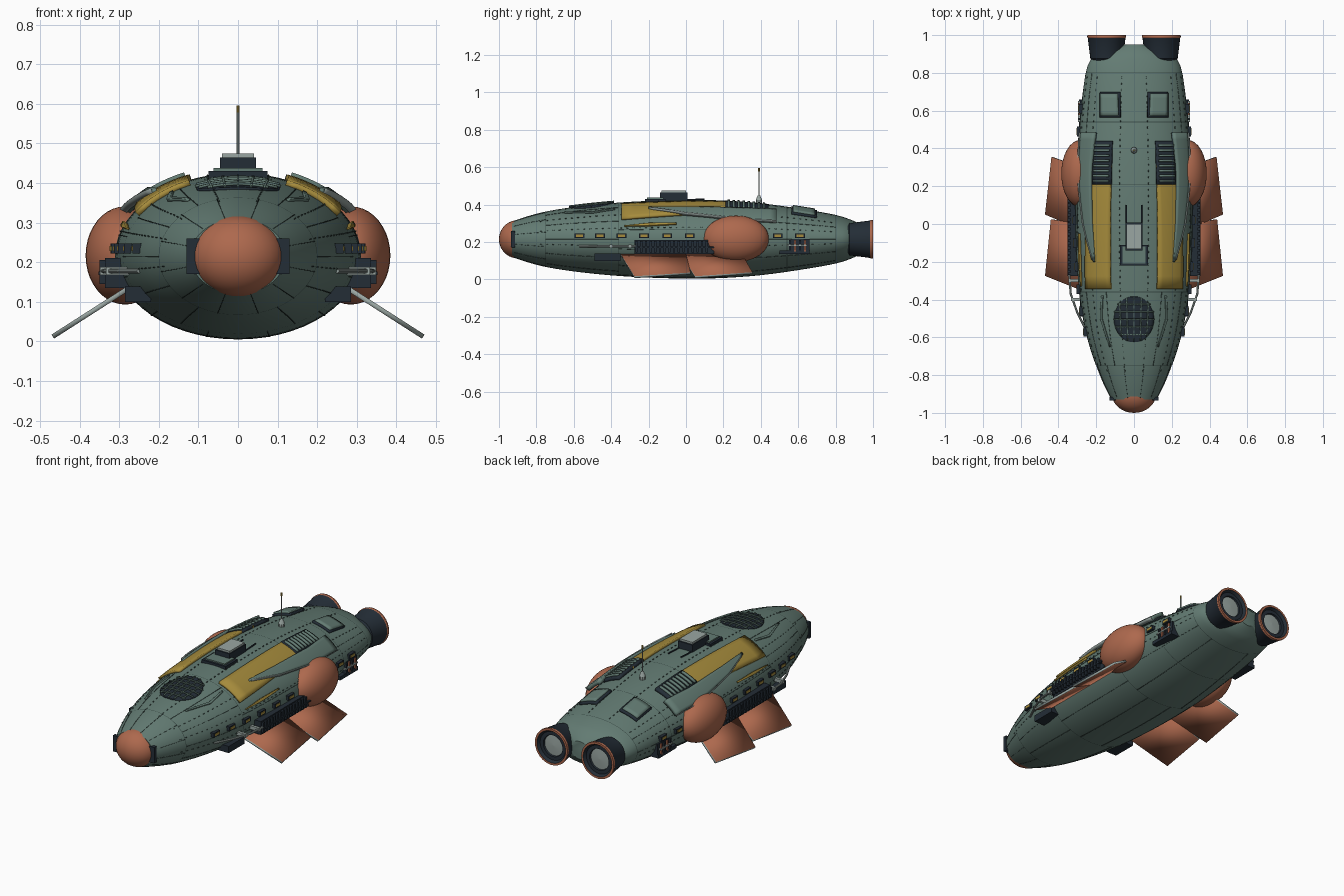
import bpy, bmesh
from math import sin, cos, pi, radians, degrees, asin, sqrt
from mathutils import Vector, Matrix

cube = bpy.data.objects.get("Cube")
if cube:
    bpy.data.objects.remove(cube, do_unlink=True)


def material(name, rgb):
    m = bpy.data.materials.new(name)
    m.use_nodes = True
    m.diffuse_color = (*rgb, 1)
    node = next(n for n in m.node_tree.nodes if n.type == 'BSDF_PRINCIPLED')
    node.inputs["Base Color"].default_value = (*rgb, 1)
    node.inputs["Roughness"].default_value = 0.7
    return m


GREEN = material("grey green", (.125, .2, .172))
SEAM = material("seam green", (.045, .075, .066))
ORANGE = material("burnt orange", (.42, .14, .075))
YELLOW = material("ochre yellow", (.38, .26, .045))
DARK = material("dark slate", (.017, .026, .037))
GREY = material("light grey", (.32, .38, .36))

# Hull stations: y, half width, half height
ZC = .215
HULL = [(-.93, .12, .095), (-.85, .16, .122), (-.75, .2, .148), (-.6, .248, .172),
        (-.4, .285, .193), (-.2, .303, .205), (0, .31, .21), (.2, .31, .207),
        (.4, .298, .192), (.6, .28, .165), (.8, .255, .13), (.88, .222, .105),
        (.93, .14, .08), (.95, .06, .05)]


def hull_size(y):
    """Smoothly interpolated half width and half height at y."""
    last = len(HULL) - 1
    i = max([k for k in range(last) if HULL[k][0] <= y], default=0)
    a, b = HULL[i], HULL[i + 1]
    p, n = HULL[max(i - 1, 0)], HULL[min(i + 2, last)]
    d = b[0] - a[0]
    u = min(max((y - a[0]) / d, 0), 1)
    out = []
    for k in (1, 2):
        s0 = (b[k] - p[k]) / (b[0] - p[0]) * d
        s1 = (n[k] - a[k]) / (n[0] - a[0]) * d
        out.append((2*u**3 - 3*u**2 + 1) * a[k] + (u**3 - 2*u**2 + u) * s0
                   + (3*u**2 - 2*u**3) * b[k] + (u**3 - u**2) * s1)
    return out


def surf(y, deg, off=0):
    """Point on the hull, measured in degrees from the top."""
    w, h = hull_size(y)
    t = radians(deg)
    return Vector(((w + off) * sin(t), y, ZC + (h + off) * cos(t)))


def finish(name, bm, mats, mirror=False, thick=0, rim=0, offset=-1):
    if not thick:
        bmesh.ops.recalc_face_normals(bm, faces=bm.faces[:])
    mesh = bpy.data.meshes.new(name)
    bm.to_mesh(mesh)
    bm.free()
    for m in mats:
        mesh.materials.append(m)
    mesh.shade_smooth()
    mesh.set_sharp_from_angle(angle=radians(32))
    ob = bpy.data.objects.new(name, mesh)
    bpy.context.collection.objects.link(ob)
    if thick:
        mod = ob.modifiers.new("Thickness", 'SOLIDIFY')
        mod.thickness, mod.offset, mod.material_offset_rim = thick, offset, rim
    if mirror:
        ob.modifiers.new("Mirror", 'MIRROR')
    return ob


def add_box(bm, x, y, z, mat=0):
    """Box from three (low, high) ranges."""
    c = [(a + b) / 2 for a, b in (x, y, z)]
    s = [b - a for a, b in (x, y, z)]
    new = bmesh.ops.create_cube(bm, size=1, matrix=Matrix.Translation(c) @ Matrix.Diagonal((*s, 1)))
    for f in {f for v in new["verts"] for f in v.link_faces}:
        f.material_index = mat


def add_rod(bm, a, b, r, r2=None):
    a, b = Vector(a), Vector(b)
    rot = (b - a).to_track_quat('Z', 'Y').to_matrix().to_4x4()
    bmesh.ops.create_cone(bm, cap_ends=True, segments=10, radius1=r, radius2=r if r2 is None else r2,
                          depth=(b - a).length, matrix=Matrix.Translation((a + b) / 2) @ rot)


def add_strip(bm, rows, nx=6, ny=5):
    """Hull-hugging sheet from rows of (y, first angle, last angle, offset)."""
    full = []
    for a, b in zip(rows, rows[1:]):
        full += [[p + (q - p) * k / ny for p, q in zip(a, b)] for k in range(ny)]
    full.append(rows[-1])
    grid = [[bm.verts.new(surf(y, t0 + (t1 - t0) * j / nx, o)) for j in range(nx + 1)]
            for y, t0, t1, o in full]
    for r, s in zip(grid, grid[1:]):
        for j in range(nx):
            bm.faces.new((r[j], r[j + 1], s[j + 1], s[j]))


def strip(name, rows, mat, thick, mirror=True, nx=6):
    bm = bmesh.new()
    add_strip(bm, rows, nx)
    return finish(name, bm, [mat], mirror, thick)


def ellipsoid(name, centre, radii, mat, mirror=False):
    bm = bmesh.new()
    bmesh.ops.create_uvsphere(bm, u_segments=32, v_segments=20, radius=1,
                              matrix=Matrix.Translation(centre) @ Matrix.Diagonal((*radii, 1)))
    finish(name, bm, [mat], mirror)


# Hull with narrow seam bands
bm = bmesh.new()
seams = (-.75, -.36, .21, .54, .8)
ys = sorted([-.93 + 1.88 * k / 50 for k in range(51)] + [s + d for s in seams for d in (-.0015, .0015)])
rings = [[bm.verts.new(surf(y, 360 * k / 56)) for k in range(56)] for y in ys]
for y0, y1, r, s in zip(ys, ys[1:], rings, rings[1:]):
    for k in range(56):
        f = bm.faces.new((r[k], r[k - 1], s[k - 1], s[k]))
        f.material_index = int(any(abs((y0 + y1) / 2 - q) < .001 for q in seams))
bm.faces.new(rings[0])
bm.faces.new(rings[-1])
finish("hull", bm, [GREEN, SEAM])

# Lengthwise seams and rivet rows
bm = bmesh.new()
for lo, hi, first in ((-.92, -.75, 15), (-.75, -.36, 30), (-.36, .21, 75), (.21, .8, 60)):
    for t in range(first, 180, 30):
        add_strip(bm, [(lo, t, t + .5, .0015), (hi, t, t + .5, .0015)], 1)
for t in (14, 48, 72, 100):
    for k in range(48):
        y = -.78 + k * .033
        add_strip(bm, [(y, t, t + .8, .0025), (y + .009, t, t + .8, .0025)], 1, 1)
finish("seams_and_rivets", bm, [SEAM], True, .003)

# Nose
ellipsoid("nose_cap", (0, -.9, ZC), (.117, .1, .102), ORANGE)
bm = bmesh.new()
add_box(bm, (-.13, .13), (-.935, -.915), (ZC - .045, ZC + .045))
finish("nose_collar", bm, [DARK])

# Side pods
ellipsoid("side_pod", (.285, .267, .217), (.1, .177, .124), ORANGE, True)

# Engine nozzles, turned around the y axis: radius, y, material of next section
profile = [(.06, .85, 0), (.086, .875, 0), (.1, .985, 1), (.103, .99, 1), (.102, 1, 1),
           (.09, 1, 0), (.08, .985, 0), (.06, .985, 0), (.058, .975, 2), (.001, .98, 2)]
bm = bmesh.new()
loops = [[bm.verts.new((.145 + r * cos(k * pi / 16), y, ZC + r * sin(k * pi / 16))) for k in range(32)]
         for r, y, m in profile]
for (r, y, m), a, b in zip(profile, loops, loops[1:]):
    for k in range(32):
        bm.faces.new((a[k], a[k - 1], b[k - 1], b[k])).material_index = m
bm.faces.new(loops[0])
bm.faces.new(loops[-1]).material_index = 2
finish("engine_nozzle", bm, [DARK, ORANGE, GREY], True)

# Slanted fins with grey rims
for name, outline in (("front_fin", [(.28, -.35), (.468, -.275), (.437, .025), (.28, 0)]),
                      ("rear_fin", [(.28, -.03), (.468, .05), (.434, .355), (.28, .3)])):
    bm = bmesh.new()
    bm.faces.new([bm.verts.new((x, y, .012 + (.468 - x) * .64)) for x, y in outline])
    finish(name, bm, [ORANGE, GREY], True, .012, 1, 0)

# Yellow deck panels, raised blades and side flashes
strip("yellow_panel", [(-.345, 24, 58, .014), (0, 23, 52, .014), (.31, 22, 42, .014)], YELLOW, .016)
strip("deck_blade", [(-.2, 40, 42, .022), (0, 42, 53, .026), (.3, 43, 62, .03), (.485, 40, 62, .032)],
      GREEN, .022)
strip("blade_edge", [(-.19, 42, 43, .027), (0, 53, 54, .031), (.3, 62, 63, .035), (.485, 62, 63, .037)],
      GREY, .02, nx=2)
strip("yellow_flash", [(-.33, 69, 70, .01), (-.2, 66, 70, .012), (-.05, 66, 68, .01)], YELLOW, .012)

# Top vents with slats
strip("vent_base", [(.21, 22, 43, .016), (.44, 22, 44, .016)], DARK, .02)
bm = bmesh.new()
for k in range(8):
    y = .222 + k * .027
    add_strip(bm, [(y, 24, 41, .026), (y + .012, 24, 41, .026)], 4, 1)
finish("vent_slats", bm, [GREEN], True, .014)

# Rear hatches
strip("hatch_base", [(.565, 14, 38, .012), (.7, 15, 40, .012)], DARK, .016)
strip("hatch_lid", [(.572, 16, 36, .021), (.69, 17, 38, .021)], GREEN, .014)

# Round canopy with a lattice
rows = []
for k in range(1, 16):
    a = pi * k / 16
    y = -.505 - .122 * cos(a)
    half = degrees(asin(.104 * sin(a) / hull_size(y)[0]))
    rows.append((y, -half, half, .006))
strip("canopy", rows, DARK, .01, False, 12)
bm = bmesh.new()
for k in range(-2, 3):
    reach = sqrt(1 - (k / 3) ** 2)
    y = -.505 + k * .04
    half = 23 * reach
    add_strip(bm, [(y - .003, -half, half, .012), (y + .003, -half, half, .012)], 10, 1)
    t = k * 7.5
    add_strip(bm, [(-.505 - .12 * reach, t - .6, t + .6, .012), (-.505 + .12 * reach, t - .6, t + .6, .012)], 1)
finish("canopy_lattice", bm, [GREEN], False, .006)
strip("canopy_side_trim", [(-.65, 31, 33, .007), (-.5, 38, 41, .007), (-.38, 34, 36, .007)], GREEN, .009)

# Deck housing
bm = bmesh.new()
add_box(bm, (-.075, .075), (-.22, -.11), (.41, .431))
add_box(bm, (-.045, .045), (-.14, .008), (.41, .464))
add_box(bm, (-.062, .062), (-.208, -.12), (.428, .438), 1)
add_box(bm, (-.04, .04), (-.132, 0), (.46, .475), 2)
for x in (-.04, .04):
    add_rod(bm, (x, 0, .425), (x, .1, .43), .004)
finish("deck_housing", bm, [DARK, GREEN, GREY])

# Antenna
bm = bmesh.new()
add_rod(bm, (0, .39, .395), (0, .39, .425), .017)
add_rod(bm, (0, .39, .425), (0, .39, .45), .017, .006)
add_rod(bm, (0, .39, .44), (0, .39, .58), .0035)
finish("antenna", bm, [GREY])
bm = bmesh.new()
add_rod(bm, (0, .39, .578), (0, .39, .596), .0045)
finish("antenna_tip", bm, [YELLOW])

# Side windows
bm = bmesh.new()
for y in (-.57, -.46, -.345, -.225, -.1, .02, .49, .61):
    w = hull_size(y)[0]
    add_box(bm, (w - .05, w + .012), (y - .026, y + .026), (.222, .247))
    add_box(bm, (w - .04, w + .014), (y - .018, y + .018), (.228, .241), 1)
finish("side_windows", bm, [DARK, YELLOW], True)

# Ribbed side radiator
bm = bmesh.new()
add_box(bm, (.26, .336), (-.275, .15), (.135, .21))
for k in range(16):
    y = -.27 + k * .025
    add_box(bm, (.3, .35), (y, y + .012), (.145, .205))
add_box(bm, (.3, .352), (-.275, .15), (.168, .176))
add_box(bm, (.22, .285), (-.49, -.35), (.1, .138))
finish("side_radiator", bm, [DARK], True)

# Side pipe with clamps
bm = bmesh.new()
path = [(.25, -.57, .178), (.3, -.47, .178), (.335, -.37, .178), (.343, -.27, .178)]
for a, b in zip(path, path[1:]):
    add_rod(bm, a, b, .006)
for y, x in ((-.4, .325), (-.3, .34)):
    add_box(bm, (.27, x + .008), (y - .008, y + .008), (.168, .188))
finish("side_pipe", bm, [GREY], True)

# Rear side machinery
bm = bmesh.new()
add_box(bm, (.24, .291), (.5, .66), (.135, .155))
add_box(bm, (.24, .285), (.56, .66), (.15, .215))
for k in range(4):
    y = .55 + k * .027
    add_box(bm, (.25, .294), (y, y + .01), (.15, .21), 1 if k % 2 else 0)
add_box(bm, (.25, .296), (.54, .65), (.178, .186), 2)
finish("rear_machinery", bm, [DARK, ORANGE, GREY], True)
